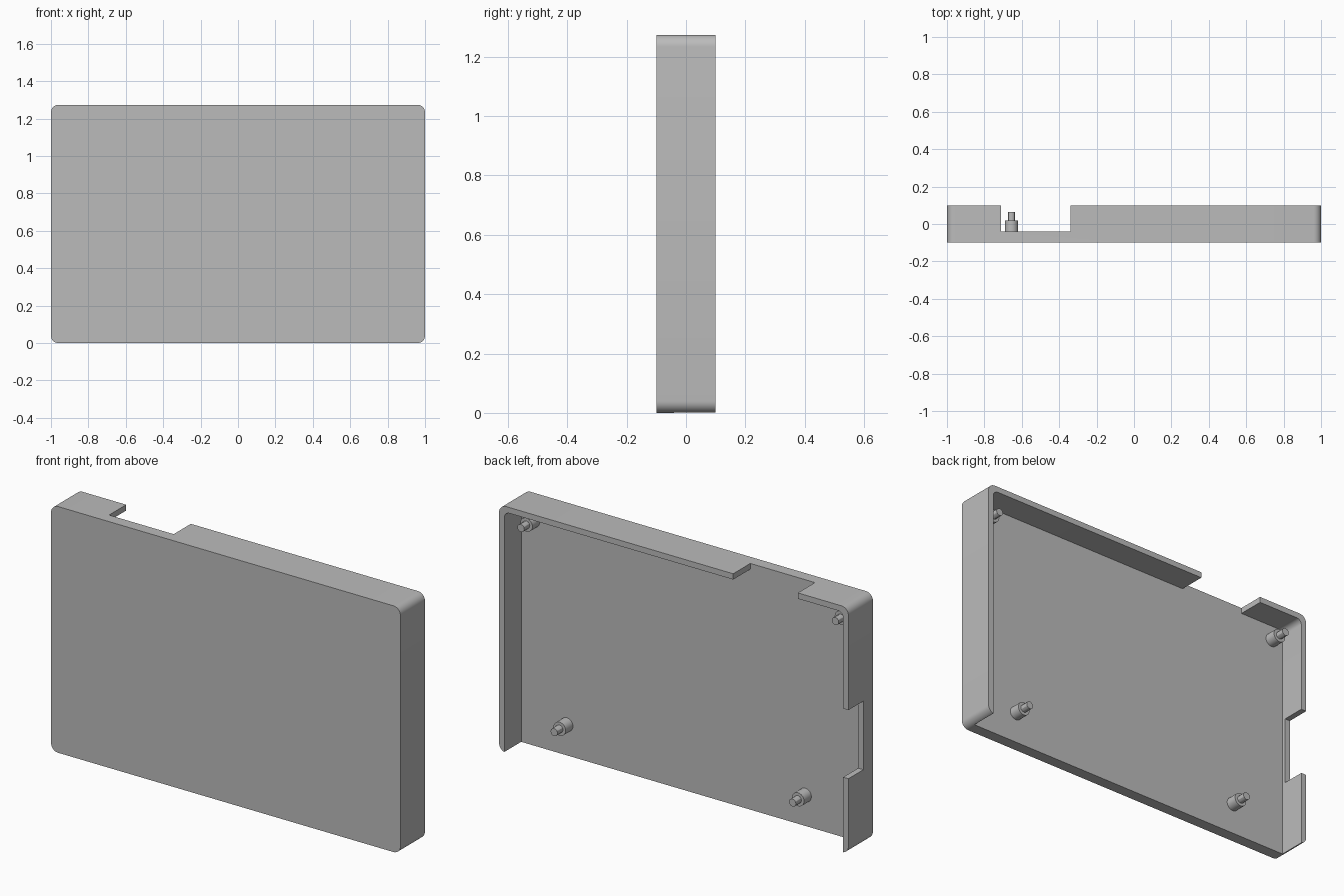
import bpy, bmesh, math
from mathutils import Matrix

if "Cube" in bpy.data.objects:
    bpy.data.objects.remove(bpy.data.objects["Cube"])

H, WALL, FLOOR_Y, BACK_Y = 1.274, 0.03, -0.04, 0.1

grey = bpy.data.materials.new("plain_grey")
grey.use_nodes = True
grey.diffuse_color = (0.5, 0.5, 0.5, 1)
grey.node_tree.nodes["Principled BSDF"].inputs["Base Color"].default_value = (0.5, 0.5, 0.5, 1)


def make(name, bm):
    bmesh.ops.recalc_face_normals(bm, faces=bm.faces)
    mesh = bpy.data.meshes.new(name)
    bm.to_mesh(mesh)
    bm.free()
    mesh.materials.append(grey)
    ob = bpy.data.objects.new(name, mesh)
    bpy.context.collection.objects.link(ob)
    return ob


def slab(name, x0, x1, z0, z1, y0, y1, r=0.0, steps=8):
    """Rectangle in XZ with rounded corners, extruded along Y."""
    bm = bmesh.new()
    corners = [(x1 - r, z1 - r), (x0 + r, z1 - r), (x0 + r, z0 + r), (x1 - r, z0 + r)]
    verts = []
    for i, (cx, cz) in enumerate(corners):
        for s in range(steps + 1 if r else 1):
            a = math.pi / 2 * (i + s / steps)
            verts.append(bm.verts.new((cx + r * math.cos(a), y0, cz + r * math.sin(a))))
    face = bm.faces.new(verts)
    ext = bmesh.ops.extrude_face_region(bm, geom=[face])["geom"]
    bmesh.ops.translate(bm, vec=(0, y1 - y0, 0),
                        verts=[g for g in ext if isinstance(g, bmesh.types.BMVert)])
    return make(name, bm)


def smooth(ob):
    bpy.ops.object.select_all(action='DESELECT')
    ob.select_set(True)
    bpy.context.view_layer.objects.active = ob
    bpy.ops.object.shade_smooth_by_angle(angle=math.radians(30))


# Tray: rounded block, hollowed from the back and open at the bottom
tray = slab("case_tray", -1, 1, 0, H, -0.1, BACK_Y, 0.04)
cutters = [
    slab("cavity_cutter", -1 + WALL, 1 - WALL, -0.3, H - WALL, FLOOR_Y, 0.3, 0.03),
    slab("top_notch_cutter", -0.71, -0.34, H - 0.1, H + 0.2, FLOOR_Y, 0.4),
    slab("side_notch_cutter", -1.2, -0.9, 0.39, 0.745, -0.022, 0.4),
]
for c in cutters:
    c.hide_render = True
    mod = tray.modifiers.new(c.name, 'BOOLEAN')
    mod.operation, mod.solver, mod.object = 'DIFFERENCE', 'EXACT', c
    bpy.context.view_layer.objects.active = tray
    bpy.ops.object.modifier_apply(modifier=mod.name)
    bpy.data.objects.remove(c)
smooth(tray)


# Mounting posts: a wide base with a thin pin, rising from the tray floor
def post(name, x, z):
    bm = bmesh.new()
    for radius, y0, y1, sides in [(0.035, FLOOR_Y - 0.01, 0.02, 24), (0.02, 0.01, 0.065, 12)]:
        m = Matrix.Translation((x, (y0 + y1) / 2, z)) @ Matrix.Rotation(math.pi / 2, 4, 'X')
        bmesh.ops.create_cone(bm, cap_ends=True, segments=sides, radius1=radius,
                              radius2=radius, depth=y1 - y0, matrix=m)
    smooth(make(name, bm))


post("post_top_left", 0.9, 1.165)
post("post_top_right", -0.9, 1.165)
post("post_bottom_left", 0.71, 0.16)
post("post_bottom_right", -0.655, 0.16)
